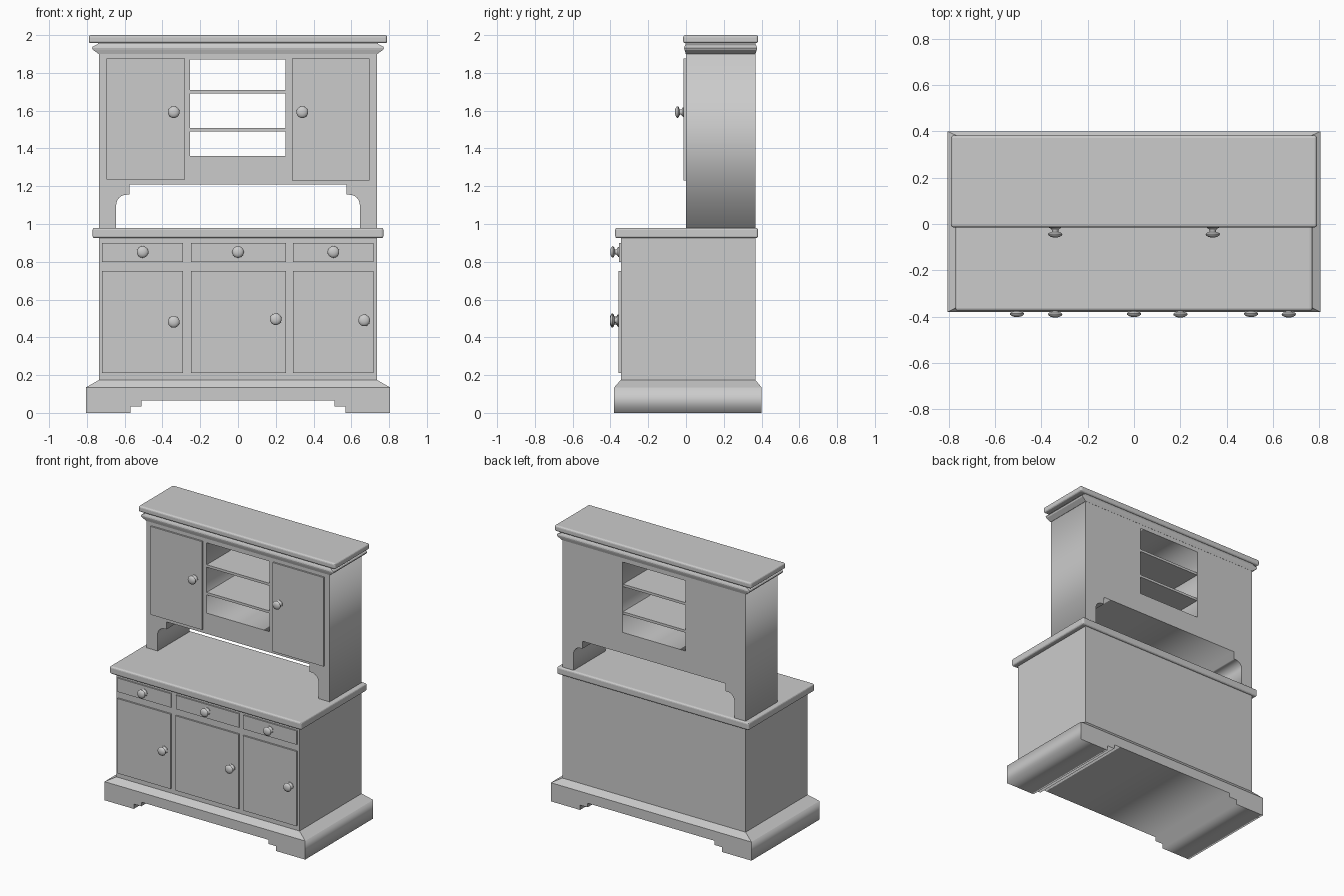
import bpy, bmesh, math

if "Cube" in bpy.data.objects:
    bpy.data.objects.remove(bpy.data.objects["Cube"])


def add_mesh(name, bm):
    bmesh.ops.recalc_face_normals(bm, faces=bm.faces)
    me = bpy.data.meshes.new(name)
    bm.to_mesh(me)
    bm.free()
    ob = bpy.data.objects.new(name, me)
    bpy.context.collection.objects.link(ob)
    return ob


def stack(name, levels):
    """Loft rectangles given as (z, x0, x1, y0, y1) from bottom to top."""
    bm = bmesh.new()
    rings = [[bm.verts.new(p) for p in ((x0, y0, z), (x1, y0, z), (x1, y1, z), (x0, y1, z))]
             for z, x0, x1, y0, y1 in levels]
    bm.faces.new(rings[0])
    bm.faces.new(rings[-1])
    for a, b in zip(rings, rings[1:]):
        for i in range(4):
            j = (i + 1) % 4
            bm.faces.new((a[i], a[j], b[j], b[i]))
    return add_mesh(name, bm)


def box(name, x0, x1, y0, y1, z0, z1):
    return stack(name, [(z0, x0, x1, y0, y1), (z1, x0, x1, y0, y1)])


def slab(name, hx, y0, y1, z0, z1, r=0.012):
    """Board with softly rounded edges."""
    ob = box(name, -hx, hx, y0, y1, z0, z1)
    mod = ob.modifiers.new("Rounding", 'BEVEL')
    mod.width, mod.segments = r, 3
    return ob


def extrude_xz(name, outlines, y0, y1):
    """Front-view outlines (later ones are holes) extruded through the depth."""
    cu = bpy.data.curves.new(name, 'CURVE')
    cu.dimensions, cu.fill_mode, cu.extrude = '2D', 'BOTH', (y1 - y0) / 2
    for pts in outlines:
        sp = cu.splines.new('POLY')
        sp.points.add(len(pts) - 1)
        for p, (x, z) in zip(sp.points, pts):
            p.co = (x, z, 0, 1)
        sp.use_cyclic_u = True
    ob = bpy.data.objects.new(name, cu)
    ob.location.y = (y0 + y1) / 2
    ob.rotation_euler.x = math.pi / 2
    bpy.context.collection.objects.link(ob)
    bpy.ops.object.select_all(action='DESELECT')
    ob.select_set(True)
    bpy.context.view_layer.objects.active = ob
    bpy.ops.object.convert(target='MESH')
    return bpy.context.object


def mirrored(half):
    return half + [(-x, z) for x, z in reversed(half)]


def knob(name, x, y, z, n=24):
    """Turned knob: (radius, distance out from the door)."""
    prof = [(0.026, -0.005), (0.026, 0.004), (0.018, 0.009), (0.013, 0.016), (0.014, 0.022),
            (0.026, 0.026), (0.031, 0.031), (0.029, 0.037), (0.020, 0.043), (0.009, 0.046)]
    bm = bmesh.new()
    rings = [[bm.verts.new((x + r * math.cos(2 * math.pi * k / n), y - d,
                            z + r * math.sin(2 * math.pi * k / n))) for k in range(n)]
             for r, d in prof]
    bm.faces.new(rings[0])
    bm.faces.new(rings[-1])
    for a, b in zip(rings, rings[1:]):
        for i in range(n):
            j = (i + 1) % n
            bm.faces.new((a[i], a[j], b[j], b[i]))
    ob = add_mesh(name, bm)
    bpy.ops.object.select_all(action='DESELECT')
    ob.select_set(True)
    bpy.context.view_layer.objects.active = ob
    bpy.ops.object.shade_smooth_by_angle(angle=math.radians(50))


# Plinth with stepped foot cutout, and its sloped moulding
extrude_xz("plinth", [mirrored([(-0.51, 0.065), (-0.51, 0.035), (-0.57, 0.035), (-0.57, 0),
                                (-0.805, 0), (-0.805, 0.135)])], -0.38, 0.40)
stack("plinth_moulding", [(0.135, -0.805, 0.805, -0.38, 0.40),
                          (0.175, -0.735, 0.735, -0.345, 0.367)])

# Lower cabinet and worktop
box("lower_cabinet", -0.735, 0.735, -0.345, 0.367, 0.175, 0.93)
slab("worktop", 0.77, -0.375, 0.382, 0.925, 0.98)

# Upper cabinet: arched opening at the bottom, open window in the middle
arc = [(-0.59 - 0.055 * math.cos(a), 1.10 + 0.055 * math.sin(a))
       for a in (math.radians(11.25 * k) for k in range(9))]
outline = mirrored([(-0.735, 1.905), (-0.735, 0.98), (-0.645, 0.98)] + arc
                   + [(-0.575, 1.155), (-0.575, 1.21)])
window = [(-0.253, 1.36), (0.251, 1.36), (0.251, 1.87), (-0.253, 1.87)]
extrude_xz("upper_cabinet", [outline, window], 0, 0.367)
for i, z in enumerate((1.50, 1.70)):
    box(f"shelf_{i}", -0.26, 0.26, 0.003, 0.364, z - 0.009, z + 0.009)

# Crown: pointed moulding, neck and top board
stack("crown_moulding", [(z, -hx, hx, -d, 0.367 + d) for z, hx, d in
                         ((1.90, 0.737, 0.001), (1.922, 0.768, 0.008), (1.932, 0.773, 0.010),
                          (1.940, 0.768, 0.008), (1.952, 0.742, 0.002), (1.965, 0.742, 0.002))])
slab("crown_board", 0.79, -0.015, 0.382, 1.957, 2.0)

# Drawers and lower doors
columns = ((-0.72, -0.29), (-0.25, 0.255), (0.29, 0.718))
for i, (x0, x1) in enumerate(columns):
    box(f"drawer_{i}", x0, x1, -0.355, -0.33, 0.80, 0.90)
    box(f"lower_door_{i}", x0, x1, -0.357, -0.33, 0.21, 0.752)

# Upper doors
box("upper_door_left", -0.695, -0.28, -0.012, 0.02, 1.235, 1.875)
box("upper_door_right", 0.285, 0.695, -0.012, 0.02, 1.23, 1.875)

# Knobs
for i, (x, y, z) in enumerate(((-0.505, -0.355, 0.852), (0, -0.355, 0.852), (0.505, -0.355, 0.852),
                               (-0.34, -0.357, 0.482), (0.2, -0.357, 0.496), (0.668, -0.357, 0.49),
                               (-0.34, -0.012, 1.592), (0.34, -0.012, 1.592))):
    knob(f"knob_{i}", x, y, z)
